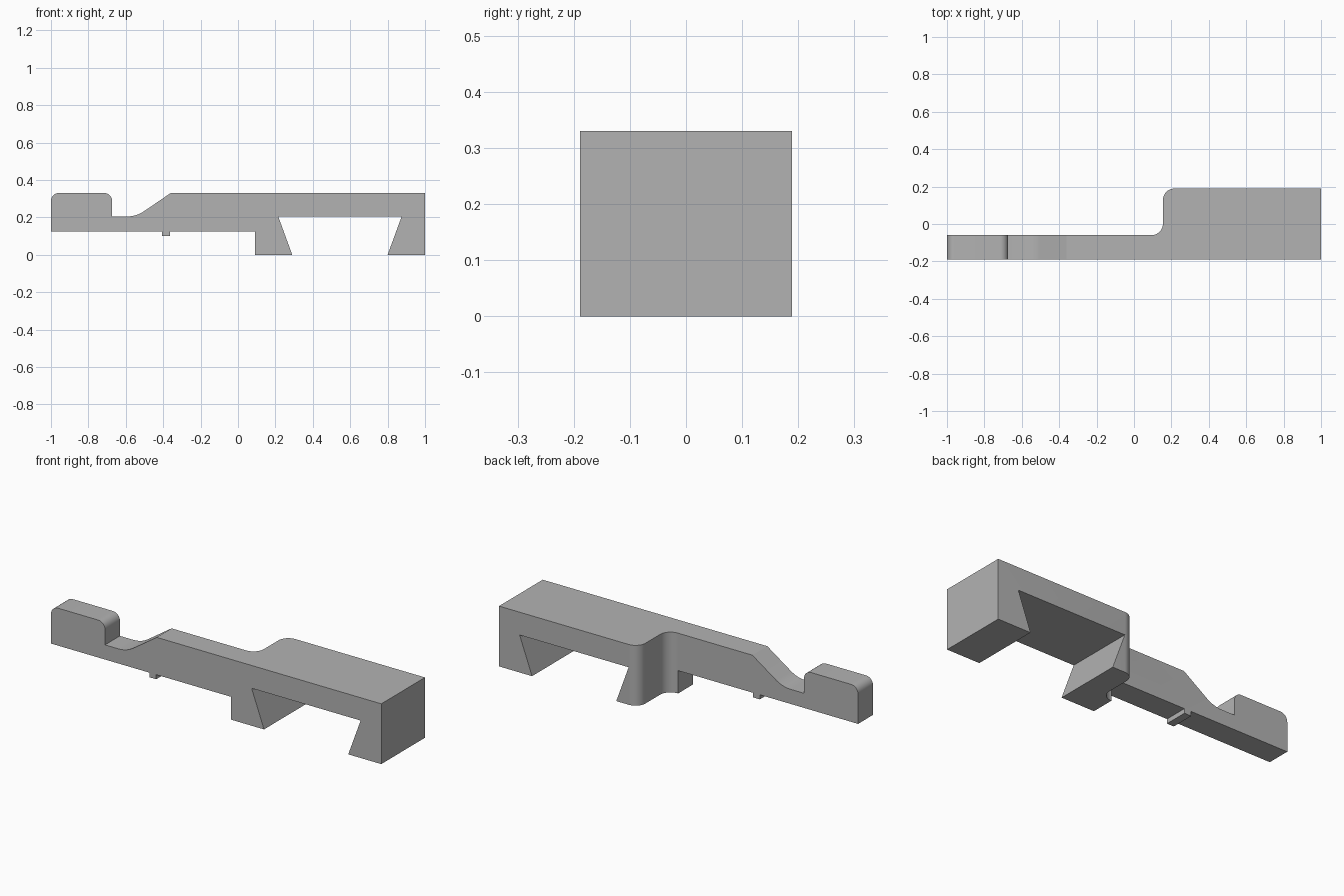
import bpy, bmesh, math
from mathutils import Vector

cube = bpy.data.objects.get("Cube")
if cube:
    bpy.data.objects.remove(cube, do_unlink=True)

# Plain grey plastic
grey = bpy.data.materials.new("plain grey")
grey.use_nodes = True
colour = (0.45, 0.45, 0.45, 1)
grey.diffuse_color = colour
grey.node_tree.nodes["Principled BSDF"].inputs["Base Color"].default_value = colour


def rounded_outline(corners, steps=12):
    """Corners are (x, y) or (x, y, fillet radius)."""
    points = []
    for i, corner in enumerate(corners):
        here = Vector(corner[:2])
        if len(corner) == 2:
            points.append(here)
            continue
        to_prev = (Vector(corners[i - 1][:2]) - here).normalized()
        to_next = (Vector(corners[(i + 1) % len(corners)][:2]) - here).normalized()
        half = to_prev.angle(to_next) / 2
        radius = corner[2]
        reach = radius / math.tan(half)
        centre = here + (to_prev + to_next).normalized() * radius / math.sin(half)
        start = here + to_prev * reach - centre
        end = here + to_next * reach - centre
        sweep = math.pi - 2 * half
        for k in range(steps + 1):
            t = k / steps
            a, b = math.sin((1 - t) * sweep), math.sin(t * sweep)
            points.append(centre + (start * a + end * b) / math.sin(sweep))
    return points


def extrude_outline(name, points, place, direction):
    bm = bmesh.new()
    face = bm.faces.new([bm.verts.new(place(p)) for p in points])
    result = bmesh.ops.extrude_face_region(bm, geom=[face])
    moved = [g for g in result["geom"] if isinstance(g, bmesh.types.BMVert)]
    bmesh.ops.translate(bm, verts=moved, vec=direction)
    bmesh.ops.recalc_face_normals(bm, faces=bm.faces)
    mesh = bpy.data.meshes.new(name)
    bm.to_mesh(mesh)
    bm.free()
    mesh.materials.append(grey)
    obj = bpy.data.objects.new(name, mesh)
    bpy.context.collection.objects.link(obj)
    return obj


top, arm, ledge = 0.33, 0.125, 0.205

# Side profile: finger grip, ramp, dovetail slot and locating nub
profile = rounded_outline([
    (-1, arm), (-0.405, arm), (-0.405, 0.1), (-0.363, 0.1), (-0.363, arm),
    (0.09, arm), (0.09, 0), (0.29, 0), (0.215, ledge), (0.875, ledge),
    (0.8, 0), (1, 0), (1, top), (-0.36, top),
    (-0.543, ledge, 0.16), (-0.673, ledge),
    (-0.673, top, 0.042), (-1, top, 0.042),
])
clip = extrude_outline("slide_clip", profile,
                       lambda p: (p.x, -0.3, p.y), (0, 0.6, 0))

# Plan outline: narrow arm widening into the block
plan = rounded_outline([
    (-1.1, -0.189), (1.1, -0.189), (1.1, 0.189), (0.155, 0.189, 0.06),
    (0.155, -0.06, 0.063), (-1.1, -0.06),
])
cutter = extrude_outline("plan_cutter", plan,
                         lambda p: (p.x, p.y, -0.1), (0, 0, 0.6))
cutter.hide_render = True

# Keep only what lies inside both outlines
cut = clip.modifiers.new("plan", 'BOOLEAN')
cut.operation = 'INTERSECT'
cut.solver = 'EXACT'
cut.object = cutter
bpy.ops.object.select_all(action='DESELECT')
clip.select_set(True)
bpy.context.view_layer.objects.active = clip
bpy.ops.object.modifier_apply(modifier=cut.name)
bpy.data.objects.remove(cutter, do_unlink=True)
bpy.ops.object.shade_smooth_by_angle(angle=math.radians(20))
